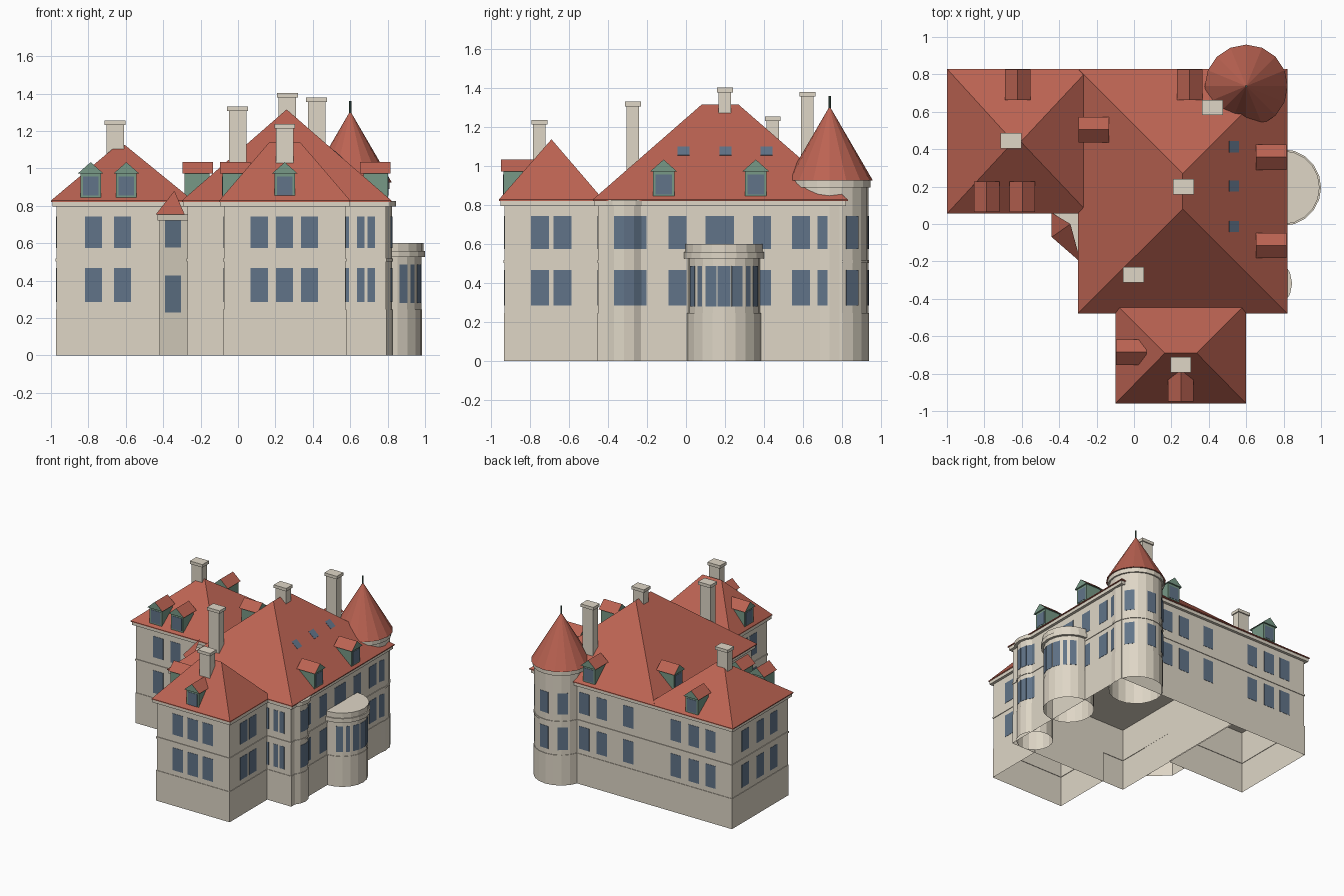
import bpy, bmesh, math
from mathutils import Matrix, Vector

old = bpy.data.objects.get("Cube")
if old:
    bpy.data.objects.remove(old, do_unlink=True)


def material(name, rgb):
    m = bpy.data.materials.new(name)
    m.use_nodes = True
    m.diffuse_color = (*rgb, 1)
    m.node_tree.nodes["Principled BSDF"].inputs["Base Color"].default_value = (*rgb, 1)
    return m


STONE = material("pale stone", (0.735, 0.675, 0.565))
ROOF = material("red tile", (0.50, 0.125, 0.085))
GLASS = material("blue glass", (0.12, 0.175, 0.25))
GREEN = material("dormer green", (0.185, 0.315, 0.24))
SPIRE = material("dark green metal", (0.06, 0.12, 0.09))


def finish(name, bm, *mats):
    bmesh.ops.recalc_face_normals(bm, faces=bm.faces)
    mesh = bpy.data.meshes.new(name)
    bm.to_mesh(mesh)
    bm.free()
    for m in mats:
        mesh.materials.append(m)
    ob = bpy.data.objects.new(name, mesh)
    bpy.context.collection.objects.link(ob)
    return ob


def hull(name, points, *mats):
    bm = bmesh.new()
    for p in points:
        bm.verts.new(p)
    bmesh.ops.convex_hull(bm, input=bm.verts)
    bmesh.ops.dissolve_limit(bm, angle_limit=0.01, verts=bm.verts, edges=bm.edges)
    return finish(name, bm, *mats)


def box(name, x0, x1, y0, y1, z0, z1, mat=STONE):
    return hull(name, [(x, y, z) for x in (x0, x1) for y in (y0, y1) for z in (z0, z1)], mat)


def drum(name, x, y, r0, r1, z0, z1, mat, n):
    bm = bmesh.new()
    bmesh.ops.create_cone(bm, cap_ends=True, segments=n, radius1=r0, radius2=r1, depth=z1 - z0,
                          matrix=Matrix.Translation((x, y, (z0 + z1) / 2)))
    return finish(name, bm, mat)


def rect(x0, x1, y0, y1):
    return [(x0, y0), (x1, y0), (x1, y1), (x0, y1)]


def circle(x, y, r, n):
    return [(x + r * math.cos(math.tau * i / n), y + r * math.sin(math.tau * i / n))
            for i in range(n)]


def shell(name, outline, profile):
    """Hollow walls, open below: a counter-clockwise plan swept up a profile of (outset, height)."""
    pts = [Vector(p) for p in outline]
    normals = []
    for a, b in zip(pts, pts[1:] + pts[:1]):
        d = (b - a).normalized()
        normals.append(Vector((d.y, -d.x)))
    miters = [(m + n) / (1 + m.dot(n)) for m, n in zip(normals[-1:] + normals, normals)]
    bm = bmesh.new()
    rings = [[bm.verts.new((*(p + m * g), z)) for p, m in zip(pts, miters)] for g, z in profile]
    count = len(pts)
    for low, high in zip(rings, rings[1:]):
        for i in range(count):
            j = (i + 1) % count
            bm.faces.new((low[i], low[j], high[j], high[i]))
    bm.faces.new(rings[-1])
    return finish(name, bm, STONE)


def cornice(g, z0, z1):
    return [(0, z0), (g, z0), (g, z1)]


def storeys(name, outline, top):
    """Ground storey with plinth ledge and a closed ceiling, then the storey above it."""
    shell(name + "_ground_walls", outline, [(0.004, 0), (0.004, 0.245), (0, 0.245), (0, 0.503)])
    shell(name + "_upper_walls", outline,
          [(0, 0.503), (0.005, 0.503), (0.005, 0.517), (0, 0.517)] + top)


# Walls of the main block and its two wings
for name, outline in (("main", rect(-0.27, 0.79, -0.45, 0.80)),
                      ("west_wing", rect(-0.97, -0.27, 0.085, 0.80)),
                      ("south_wing", rect(-0.075, 0.575, -0.93, -0.45))):
    storeys(name, outline, cornice(0.022, 0.795, 0.826))


# Hipped roofs
def hip(name, x0, x1, y0, y1, ridge, z):
    eaves = [(x, y, h) for x in (x0, x1) for y in (y0, y1) for h in (0.821, 0.828)]
    hull(name, eaves + [(x, y, z) for x, y in ridge], ROOF)


hip("main_roof", -0.30, 0.82, -0.478, 0.83, [(0.26, 0.08), (0.26, 0.27)], 1.315)
hip("west_wing_roof", -1.0, -0.24, 0.055, 0.83, [(-0.645, 0.44), (-0.605, 0.44)], 1.125)
hip("south_wing_roof", -0.10, 0.60, -0.96, -0.425, [(0.165, -0.69), (0.335, -0.69)], 1.137)


# Window panes
def plate(name, x, y, angle, w, z0, z1):
    """Thin upright pane; angle is the compass direction it faces (0 = +x)."""
    ob = box(name, 0.0005, 0.0025, -w / 2, w / 2, z0, z1, GLASS)
    ob.matrix_world = Matrix.Translation((x, y, 0)) @ Matrix.Rotation(math.radians(angle), 4, 'Z')


ROWS = ((0.285, 0.467), (0.573, 0.743))


def windows(name, spots, angle, w=0.092):
    for x, y in spots:
        for z0, z1 in ROWS:
            plate(name, x, y, angle, w, z0, z1)


windows("west_wing_front_window", [(x, 0.085) for x in (-0.772, -0.617)], -90)
windows("south_wing_front_window", [(x, -0.93) for x in (0.114, 0.248, 0.383)], -90)
windows("south_wing_east_window", [(0.575, y) for y in (-0.748, -0.634)], 0)
windows("south_wing_west_window", [(-0.075, y) for y in (-0.748, -0.634)], 180)
windows("main_front_window", [(x, -0.453) for x in (0.573, 0.655, 0.712)], -90, 0.04)
windows("main_east_window", [(0.79, y) for y in (-0.043, 0.39, 0.59)], 0)
windows("main_east_narrow_window", [(0.79, -0.215)], 0, 0.025)
windows("main_east_wide_window", [(0.79, 0.173)], 0, 0.145)
windows("back_window", [(x, 0.80) for x in (0.35, 0.19, -0.045, -0.47, -0.63, -0.78)], 90)
windows("west_wing_end_window", [(-0.97, y) for y in (0.63, 0.44, 0.27)], 180)


def round_windows(name, x, y, r, panes, rows=ROWS):
    for a, w in panes:
        t = math.radians(a)
        for z0, z1 in rows:
            plate(name, x + r * math.cos(t), y + r * math.sin(t), a, w, z0, z1)


# Round corner tower with conical roof and spire
TX, TY = 0.6, 0.737
storeys("tower", circle(TX, TY, 0.198, 20), cornice(0.012, 0.89, 0.93))
drum("tower_roof", TX, TY, 0.222, 0.004, 0.925, 1.30, ROOF, 16)
drum("tower_spire", TX, TY, 0.006, 0.006, 1.28, 1.36, SPIRE, 8)
round_windows("tower_window", TX, TY, 0.197, [(a, 0.077) for a in (-14, 36, 86, 128)])

# Shallow round bay near the south-east corner, glazed facet by facet
BX, BY = 0.692, -0.318
storeys("corner_bay", circle(BX, BY, 0.132, 16), cornice(0.021, 0.795, 0.825))
round_windows("corner_bay_window", BX, BY, 0.132 * math.cos(math.pi / 16),
              [(a, 0.051) for a in (-11.25, 11.25, 33.75)])

# Half-round single-storey bay on the east side
shell("east_bay_walls", circle(0.795, 0.195, 0.185, 20),
      [(0.004, 0), (0.004, 0.245), (0, 0.245)] + cornice(0.02, 0.525, 0.558)
      + [(0.012, 0.558), (0.012, 0.60)])
round_windows("east_bay_window", 0.795, 0.195, 0.184,
              [(0, 0.065)] + [(s * a, w) for s in (-1, 1) for a, w in ((21, 0.058), (42, 0.03), (61, 0.05))],
              ((0.28, 0.487),))

# Angled stair turret in the inner corner
shell("stair_turret_walls", [(-0.42, 0.084), (-0.42, -0.06), (-0.271, -0.19), (-0.271, 0.084)],
      [(0, 0)] + cornice(0.01, 0.722, 0.755))
hull("stair_turret_roof", [(-0.44, 0.06, 0.753), (-0.44, -0.07, 0.753), (-0.285, -0.205, 0.753),
                           (-0.34, 0.0, 0.88)], ROOF)
facing = math.degrees(math.atan2(-0.149, -0.13))
for z0, z1 in ((0.228, 0.427), (0.577, 0.727)):
    plate("stair_turret_window", -0.346, -0.1252, facing, 0.112, z0, z1)


# Dormers: green body, gabled tile roof, one pane
def dormer(name, x, y, angle):
    m = Matrix.Translation((x, y, 0)) @ Matrix.Rotation(math.radians(angle), 4, 'Z')
    body = box(name + "_body", -0.145, -0.012, -0.055, 0.055, 0.845, 0.975, GREEN)
    gable = hull(name + "_roof", [(d, s, z) for d in (-0.163, 0)
                                  for s, z in ((-0.068, 0.973), (0.068, 0.973), (0, 1.033))],
                 GREEN, ROOF)
    for f in gable.data.polygons:
        f.material_index = int(f.normal.z > 0.3)
    pane = box(name + "_window", -0.014, -0.01, -0.042, 0.042, 0.855, 0.957, GLASS)
    for ob in (body, gable, pane):
        ob.matrix_world = m


for name, x, y, angle in (("west_wing_dormer_outer", -0.788, 0.063, -90),
                          ("west_wing_dormer_inner", -0.597, 0.063, -90),
                          ("south_wing_front_dormer", 0.25, -0.948, -90),
                          ("south_wing_west_dormer", -0.095, -0.685, 180),
                          ("main_west_dormer", -0.297, 0.505, 180),
                          ("main_east_dormer_north", 0.815, 0.358, 0),
                          ("main_east_dormer_south", 0.815, -0.115, 0),
                          ("main_back_dormer", 0.298, 0.825, 90),
                          ("west_wing_back_dormer", -0.622, 0.825, 90)):
    dormer(name, x, y, angle)

# Skylights lying on the east roof slope
pitch = math.atan2(0.487, 0.56)
for y in (0.413, 0.203, -0.013):
    light = box("skylight", -0.034, 0.034, -0.03, 0.03, -0.0015, 0.0015, GLASS)
    light.matrix_world = Matrix.Translation((0.535, y, 1.0765)) @ Matrix.Rotation(pitch, 4, 'Y')

# Chimneys with caps
for name, x, y, base, top in (("west_wing", -0.657, 0.445, 0.9, 1.255),
                              ("main_front", -0.002, -0.272, 0.85, 1.33),
                              ("main_ridge", 0.264, 0.2, 1.2, 1.402),
                              ("south_wing", 0.25, -0.752, 1.0, 1.237),
                              ("main_back", 0.42, 0.623, 0.9, 1.38)):
    box(name + "_chimney", x - 0.047, x + 0.047, y - 0.032, y + 0.032, base, top - 0.02)
    box(name + "_chimney_cap", x - 0.056, x + 0.056, y - 0.041, y + 0.041, top - 0.024, top)
